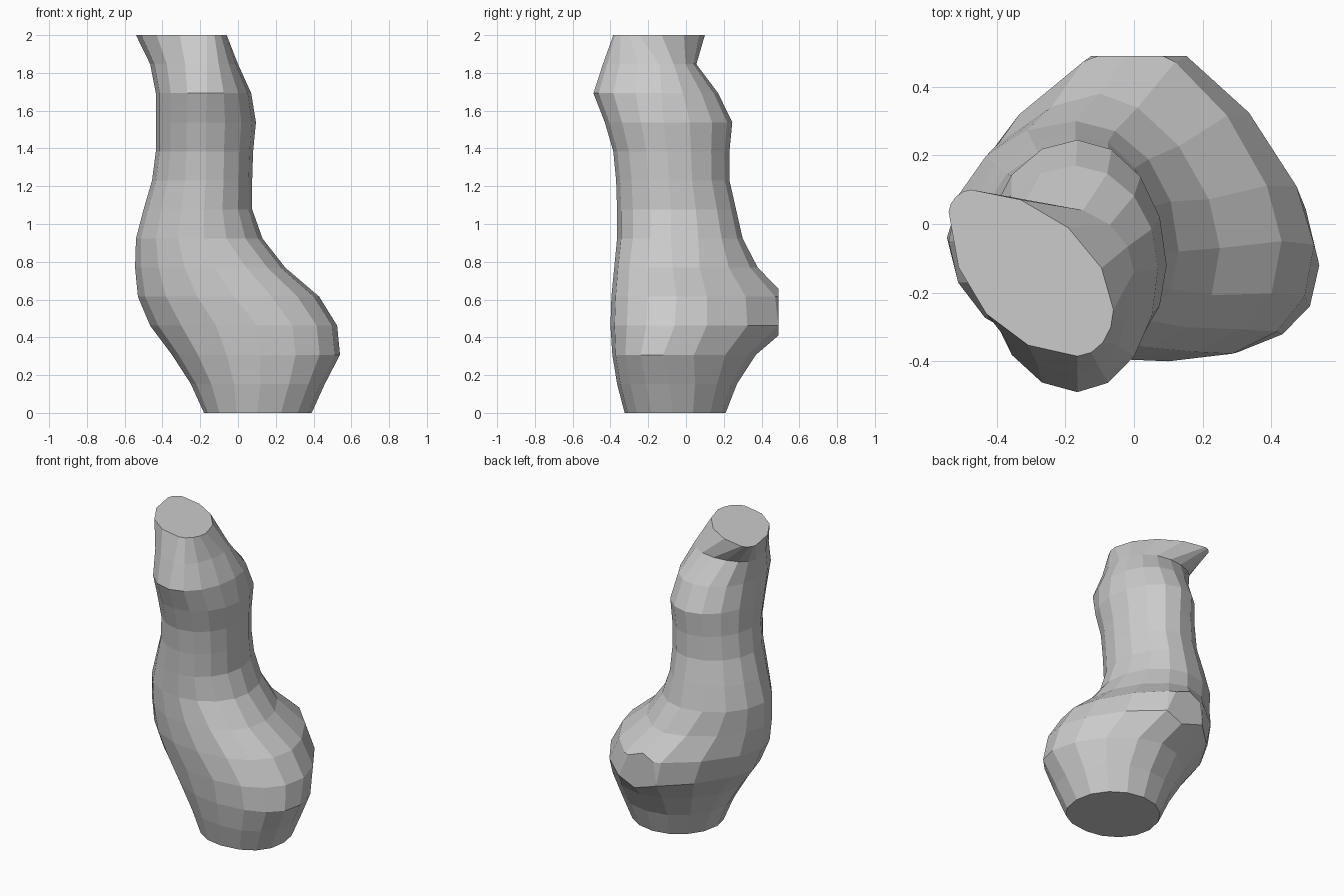
import bpy, bmesh
from math import sin, cos, pi

if "Cube" in bpy.data.objects:
    bpy.data.objects.remove(bpy.data.objects["Cube"])

# Per level: left (x, y), right (x, y), front (x, y), back (x, y)
LEVELS = [
    (-.18, -.07, .39, -.07, .10, -.325, .10, .21),
    (-.25, -.07, .46, -.09, .12, -.365, .10, .27),
    (-.35, -.06, .54, -.12, .12, -.39, .09, .37),
    (-.465, -.04, .525, -.06, .10, -.40, .01, .55),
    (-.53, -.04, .43, -.05, -.02, -.395, .0, .53),
    (-.545, -.04, .25, -.07, -.12, -.38, -.10, .38),
    (-.54, -.05, .13, -.08, -.18, -.365, -.17, .30),
    (-.50, -.05, .075, -.08, -.18, -.365, -.17, .265),
    (-.455, -.06, .075, -.09, -.17, -.37, -.17, .23),
    (-.435, -.07, .08, -.10, -.17, -.385, -.17, .23),
    (-.435, -.10, .095, -.12, -.17, -.43, -.165, .245),
    (-.435, -.12, .07, -.13, -.165, -.49, -.17, .17),
    (-.465, -.06, .0, -.14, -.165, -.44, -.24, .055),
    (-.54, .035, -.06, -.25, -.165, -.385, -.475, .10),
]
BACK_POWER = {2: 1.15, 3: 1.33, 4: 1.33, 5: 1.2, 13: 1.1}
STEP = 2 / (len(LEVELS) - 1)
SEG = 4


def quarter(start, end, centre, power, swap):
    """Rounded corner from start up to, but not including, end."""
    pts = []
    for i in range(SEG):
        t = i / SEG * pi / 2
        a, b = cos(t) ** power, sin(t) ** power
        pts.append([centre[k] + (start[k] - centre[k]) * a
                    + (end[k] - centre[k]) * b for k in (0, 1)])
    return pts


def ring(level, i):
    lx, ly, rx, ry, fx, fy, bx, by = level
    L, R, F, B = (lx, ly), (rx, ry), (fx, fy), (bx, by)
    pb = BACK_POWER.get(i, 1.0)
    pf = 0.85 if i < 6 else 1.0
    return (quarter(R, B, (bx, ry), pb, False)
            + quarter(B, L, (bx, ly), pb, True)
            + quarter(L, F, (fx, ly), 1.0, False)
            + quarter(F, R, (fx, ry), pf, True))


# Body: curved tube skinned through the levels
bm = bmesh.new()
rings = [[bm.verts.new((x, y, i * STEP)) for x, y in ring(lv, i)]
         for i, lv in enumerate(LEVELS)]
n = SEG * 4
for lo, hi in zip(rings, rings[1:]):
    for k in range(n):
        j = (k + 1) % n
        bm.faces.new((lo[k], lo[j], hi[j], hi[k]))
bm.faces.new(rings[0][::-1])
bm.faces.new(rings[-1])

# Flat cut on the back of the bulge
cut = bmesh.ops.bisect_plane(bm, geom=bm.verts[:] + bm.edges[:] + bm.faces[:],
                             plane_co=(0, .49, 0), plane_no=(0, 1, 0),
                             clear_outer=True)
edges = [e for e in cut["geom_cut"] if isinstance(e, bmesh.types.BMEdge)]
bmesh.ops.holes_fill(bm, edges=edges, sides=0)
bmesh.ops.recalc_face_normals(bm, faces=bm.faces[:])

mesh = bpy.data.meshes.new("curved_tube")
bm.to_mesh(mesh)
bm.free()
obj = bpy.data.objects.new("curved_tube", mesh)
bpy.context.collection.objects.link(obj)
